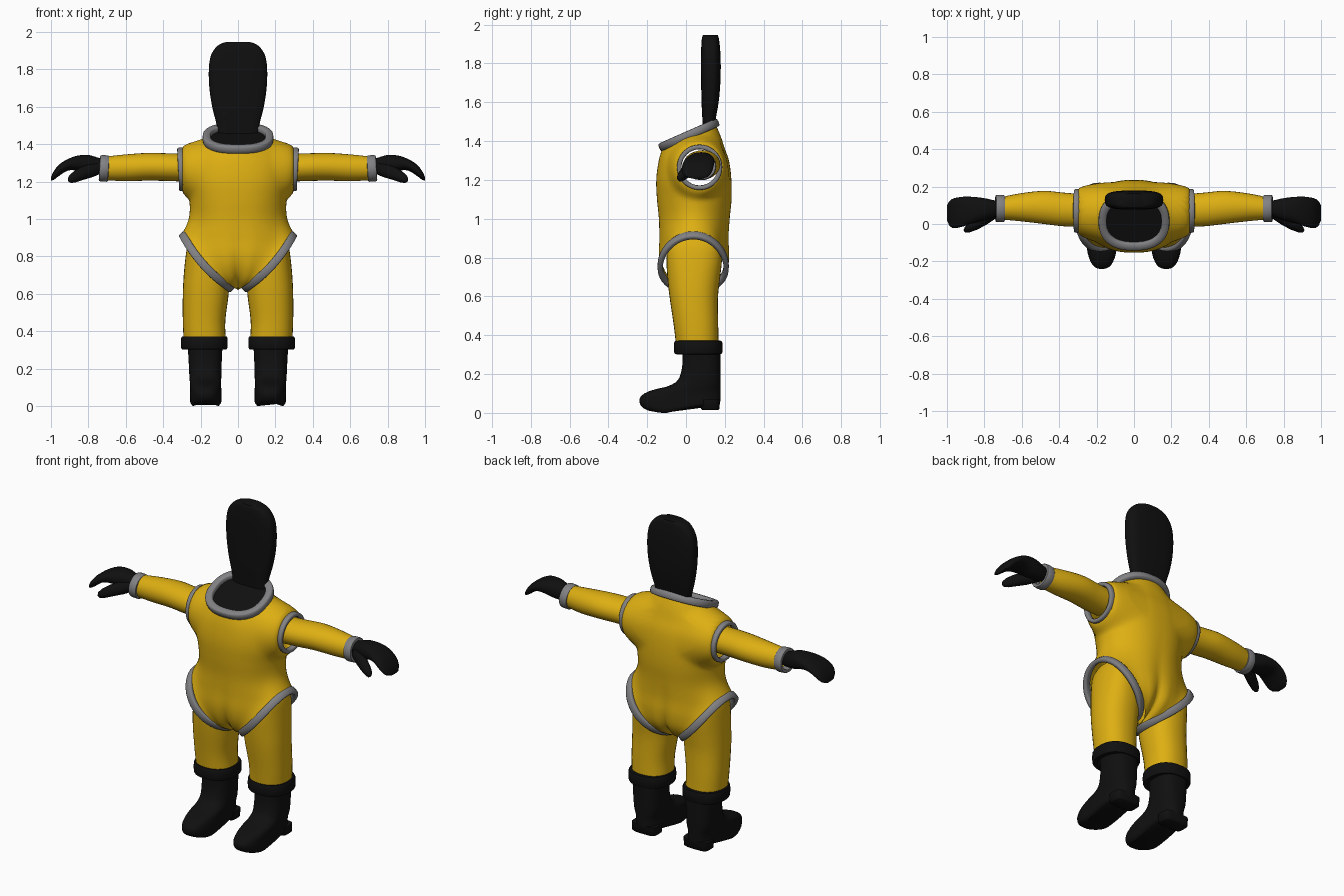
import bpy, bmesh, math
from mathutils import Vector

if "Cube" in bpy.data.objects:
    bpy.data.objects.remove(bpy.data.objects["Cube"])


def material(name, rgb):
    m = bpy.data.materials.new(name)
    m.diffuse_color = (*rgb, 1)
    m.use_nodes = True
    m.node_tree.nodes["Principled BSDF"].inputs["Base Color"].default_value = m.diffuse_color
    return m


YELLOW = material("suit_yellow", (0.73, 0.43, 0.006))
GREY = material("trim_grey", (0.22, 0.22, 0.23))
BLACK = material("rubber_black", (0.005, 0.005, 0.005))


def finish(name, bm, mat, mirror=False, merge=False, angle=50):
    bmesh.ops.recalc_face_normals(bm, faces=bm.faces[:])
    me = bpy.data.meshes.new(name)
    bm.to_mesh(me)
    bm.free()
    me.materials.append(mat)
    ob = bpy.data.objects.new(name, me)
    bpy.context.collection.objects.link(ob)
    bpy.ops.object.select_all(action='DESELECT')
    ob.select_set(True)
    bpy.context.view_layer.objects.active = ob
    bpy.ops.object.shade_smooth_by_angle(angle=math.radians(angle))
    if mirror:
        mod = ob.modifiers.new("mirror", 'MIRROR')
        mod.use_mirror_merge = merge
    return ob


def grid(rows, closed=True, caps=(False, False), loop_rows=False):
    """Skin a list of point rows."""
    bm = bmesh.new()
    vs = [[bm.verts.new(p) for p in r] for r in rows]
    n, k = len(vs[0]), len(vs)
    for i in range(k if loop_rows else k - 1):
        for j in range(n if closed else n - 1):
            a, b = vs[i], vs[(i + 1) % k]
            bm.faces.new((a[j], a[(j + 1) % n], b[(j + 1) % n], b[j]))
    if caps[0]:
        bm.faces.new(vs[0])
    if caps[1]:
        bm.faces.new(vs[-1])
    return bm


def oval(u0, u1, v0, v1, n=28, p=2.0):
    """Superellipse filling the box u0..u1, v0..v1."""
    out = []
    for i in range(n):
        t = 2 * math.pi * i / n
        c, s = math.cos(t), math.sin(t)
        out.append(((u0 + u1) / 2 + (u1 - u0) / 2 * math.copysign(abs(c) ** (2 / p), c),
                    (v0 + v1) / 2 + (v1 - v0) / 2 * math.copysign(abs(s) ** (2 / p), s)))
    return out


def sample(table, z):
    """Smooth interpolation through table rows (Catmull-Rom)."""
    z = min(max(z, table[0][0]), table[-1][0])
    i = 0
    while i < len(table) - 2 and z > table[i + 1][0]:
        i += 1
    a, b = table[i], table[i + 1]
    lo, hi = table[max(i - 1, 0)], table[min(i + 2, len(table) - 1)]
    h = b[0] - a[0]
    t = (z - a[0]) / h
    out = []
    for k in range(1, len(a)):
        ma = (b[k] - lo[k]) / (b[0] - lo[0]) * h
        mb = (hi[k] - a[k]) / (hi[0] - a[0]) * h
        out.append((2*t**3 - 3*t*t + 1) * a[k] + (t**3 - 2*t*t + t) * ma
                   + (3*t*t - 2*t**3) * b[k] + (t**3 - t*t) * mb)
    return out


def band(name, center, u, v, ru, rv, radial, axial, mat, mirror=False, sag=0.0, p=2.0, n=48):
    """Closed band with a rounded rectangular cross-section."""
    c, u, v = Vector(center), Vector(u).normalized(), Vector(v).normalized()
    w = u.cross(v)
    rows = []
    for a, b in oval(-1, 1, -1, 1, n, p):
        out = (u * a * rv + v * b * ru).normalized()
        base = c + u * a * ru + v * b * rv + w * sag * b * b
        rows.append([base + out * q + w * r
                     for q, r in oval(-radial, radial, -axial, axial, 12, 4)])
    return finish(name, grid(rows, loop_rows=True), mat, mirror)


# Torso: half shell from leg opening to collar, mirrored
BODY = [(.62, .25, .02, .05), (.66, .27, -.06, .13), (.72, .275, -.11, .19),
        (.80, .27, -.135, .215), (.90, .262, -.137, .217), (1.0, .246, -.14, .225),
        (1.1, .255, -.15, .235), (1.2, .275, -.155, .235), (1.3, .28, -.147, .225),
        (1.37, .26, -.135, .205), (1.42, .21, -.13, .195), (1.5, .17, -.12, .175)]


def section(z, a):
    w, f, b = sample(BODY, z)
    x = w * abs(math.sin(a)) ** 0.85
    return Vector((x, (f + b) / 2 - (b - f) / 2 * math.cos(a), z))


ROWS, COLS = 40, 56
HOLE_Y, HOLE_Z, HOLE_R = .07, 1.265, .105
rows = []
for i in range(ROWS + 1):
    t = i / ROWS
    row = []
    for j in range(COLS + 1):
        a = math.pi * j / COLS
        f = 2 * a
        s2 = math.sin(f) ** 2
        low = Vector((.15 - .15 * math.cos(f) + .018 * s2, .037 - .165 * math.sin(f),
                      .77 - .15 * math.cos(f) - .017 * s2))
        y = .015 - .135 * math.cos(a)
        top = Vector((.165 * math.sin(a), y, 1.43 + .44 * (y - .015)))
        p = section(low.z + t * (top.z - low.z), a)
        p += (1 - t) ** 5 * (low - section(low.z, a)) + t ** 8 * (top - section(top.z, a))
        # flatten the side around the arm opening
        d = math.hypot(p.y - HOLE_Y, p.z - HOLE_Z)
        k = min(max((.175 - d) / .06, 0), 1)
        if p.x > .1:
            p.x += (.297 - p.x) * k * k * (3 - 2 * k)
        if j in (0, COLS):
            p.x = 0
        row.append(p)
    rows.append(row)
bm = grid(rows, closed=False)


def from_hole(p):
    return math.hypot(p.y - HOLE_Y, p.z - HOLE_Z)


gone = [f for f in bm.faces if f.calc_center_median().x > .12
        and from_hole(f.calc_center_median()) < HOLE_R]
bmesh.ops.delete(bm, geom=gone, context='FACES')
for v in bm.verts:
    d = from_hole(v.co)
    if v.is_boundary and v.co.x > .2 and d < .14:
        v.co = (.299, HOLE_Y + (v.co.y - HOLE_Y) * HOLE_R / d,
                HOLE_Z + (v.co.z - HOLE_Z) * HOLE_R / d)
finish("torso", bm, YELLOW, True, True, 80)

# Grey trim bands
band("collar", (0, .015, 1.432), (1, 0, 0), (0, .915, .403), .168, .145, .022, .022, GREY, p=2.4)
band("shoulder_band", (.303, .07, 1.265), (0, 1, 0), (-.05, 0, -1), .105, .105, .012, .017, GREY, True)
band("hip_band", (.166, .037, .772), (.135, 0, .15), (0, 1, 0), .192, .17, .014, .022, GREY, True, sag=-.025)
band("wrist_band", (.716, .083, 1.27), (0, 1, 0), (.06, 0, -1), .062, .06, .011, .025, GREY, True)

# Dark lining closing the neck
rows = [[(x * s, .015 + y * s * .915, 1.425 + y * s * .403)
         for x, y in oval(-.158, .158, -.135, .135, 40, 2.4)] for s in (1, .5)]
finish("neck_lining", grid(rows, caps=(False, True)), BLACK)

# Hood: z, half width, front y, back y
HOOD = [(1.42, .105, .09, .135), (1.5, .114, .085, .15), (1.6, .138, .08, .168), (1.7, .153, .078, .177),
        (1.8, .156, .077, .179), (1.87, .146, .078, .176), (1.91, .124, .08, .172), (1.935, .096, .083, .168),
        (1.947, .06, .088, .163)]
rows = []
for i in range(33):
    z = 1.42 + .527 * (1 - (1 - i / 32) ** 1.6)
    w, f, b = sample(HOOD, z)
    rows.append([(x, y, z) for x, y in oval(-w, w, f, b, 36, 3.2)])
finish("hood", grid(rows, caps=(True, True)), BLACK)

# Sleeves: x, front y, back y, low z, high z
SLEEVE = [(.285, -.015, .16, 1.2, 1.348), (.38, -.012, .168, 1.203, 1.351), (.48, 0, .177, 1.205, 1.353),
          (.6, .014, .165, 1.202, 1.345), (.72, .025, .142, 1.208, 1.332)]
rows = []
for i in range(17):
    x = .285 + .435 * i / 16
    rows.append([(x, y, z) for y, z in oval(*sample(SLEEVE, x))])
finish("sleeve", grid(rows), YELLOW, True)

# Gloves: mitten plus thumb
MITT = [(.69, .055, .115, 1.25, 1.31), (.74, .04, .125, 1.24, 1.325), (.8, .02, .138, 1.243, 1.342),
        (.86, .005, .145, 1.258, 1.338), (.91, -.012, .146, 1.258, 1.32), (.96, -.022, .138, 1.228, 1.288),
        (.985, -.012, .125, 1.209, 1.255), (1.0, .02, .1, 1.205, 1.225)]
rows = []
for i in range(25):
    x = .69 + .31 * i / 24
    rows.append([(x, y, z) for y, z in oval(*sample(MITT, x), 24, 2.4)])
finish("glove", grid(rows, caps=(True, True)), BLACK, True)
# thumb: x, y, z, radius
THUMB = [(.74, .06, 1.275, .03), (.79, .03, 1.258, .034), (.84, 0, 1.24, .031),
         (.88, -.02, 1.22, .025), (.9, -.029, 1.209, .017), (.908, -.032, 1.204, .006)]
rows = []
for x, y, z, r in THUMB:
    rows.append([(x + b * .4, y + a, z + b) for a, b in oval(-r, r, -r, r, 16)])
finish("thumb", grid(rows, caps=(True, True)), BLACK, True)

# Legs: z, inner x, outer x, front y, back y
LEG = [(.34, .065, .29, -.05, .168), (.45, .068, .295, -.063, .166), (.6, .05, .295, -.085, .165),
       (.7, .045, .29, -.096, .176), (.8, .075, .28, -.1, .185), (.87, .13, .268, -.085, .17),
       (.91, .17, .25, -.04, .12)]
rows = []
for i in range(20):
    z = .34 + .57 * i / 19
    rows.append([(x, y, z) for x, y in oval(*sample(LEG, z), 32, 2.3)])
finish("leg", grid(rows, caps=(False, True)), YELLOW, True)

# Boots: z, inner x, outer x, front y, back y
BOOT = [(0, .1, .245, -.195, .155), (.012, .09, .255, -.222, .17), (.04, .087, .257, -.238, .177),
        (.075, .088, .256, -.238, .178), (.1, .09, .256, -.215, .178), (.12, .09, .257, -.165, .178),
        (.135, .09, .258, -.1, .178), (.16, .089, .26, -.05, .178), (.2, .088, .262, -.028, .178),
        (.26, .086, .265, -.018, .178), (.33, .082, .27, -.02, .178)]
rows = []
for i in range(31):
    z = .33 * (i / 30) ** 1.3
    row = []
    for x, y in oval(*sample(BOOT, z), 36, 2.6):
        # raised arch behind the ball of the foot
        lift = .035 * min(max((y + .1) / .17, 0), 1) * max(0, 1 - z / .1)
        toe = .018 * min(max((-.13 - y) / .1, 0), 1) * max(0, 1 - z / .08)
        row.append((x, y, z + lift + toe))
    rows.append(row)
finish("boot", grid(rows, caps=(True, True)), BLACK, True, angle=60)
rows = [[(x, y, z) for x, y in oval(.1 - e, .245 + e, .085 - e, .165 + e, 24, 4)]
        for z, e in ((.015, 0), (.022, .008), (.07, .01))]
finish("boot_heel", grid(rows, caps=(True, True)), BLACK, True)
band("boot_cuff", (.18, .063, .337), (1, 0, 0), (0, 1, 0), .108, .108, .017, .036, BLACK, True, p=2.4)
